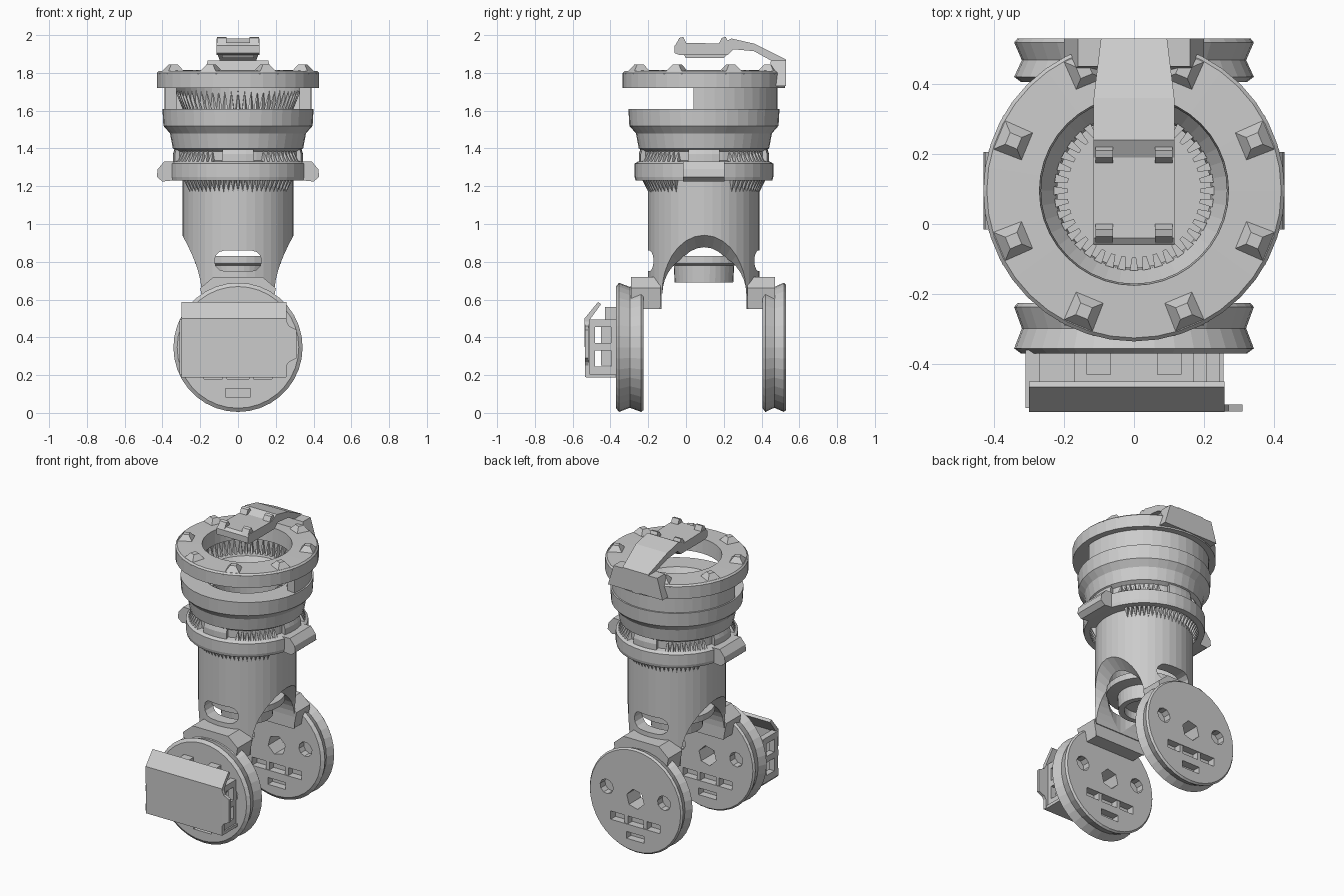
import bpy, bmesh, math

if "Cube" in bpy.data.objects:
    bpy.data.objects.remove(bpy.data.objects["Cube"])

CY = 0.095  # depth of the vertical body axis


def finish(name, bm):
    bmesh.ops.remove_doubles(bm, verts=bm.verts, dist=1e-5)
    bmesh.ops.recalc_face_normals(bm, faces=bm.faces)
    me = bpy.data.meshes.new(name)
    bm.to_mesh(me)
    bm.free()
    ob = bpy.data.objects.new(name, me)
    bpy.context.collection.objects.link(ob)
    return ob


def lathe(name, prof, axis='Z', c=(0, CY, 0), segs=40, a0=0, a1=360):
    """Revolve a closed (radius, height) profile, fully or over an arc."""
    bm = bmesh.new()
    full = a1 - a0 >= 360
    rings = []
    for i in range(segs if full else segs + 1):
        a = math.radians(a0 + (a1 - a0) * i / segs)
        ring = []
        for r, h in prof:
            u, v = r * math.cos(a), r * math.sin(a)
            p = {'Z': (u, v, h), 'Y': (u, h, v), 'X': (h, u, v)}[axis]
            ring.append(bm.verts.new([p[k] + c[k] for k in range(3)]))
        rings.append(ring)
    n = len(prof)
    for i in range(segs):
        A, B = rings[i], rings[(i + 1) % len(rings)]
        for j in range(n):
            bm.faces.new((A[j], A[(j + 1) % n], B[(j + 1) % n], B[j]))
    if not full:
        bm.faces.new(rings[0])
        bm.faces.new(rings[-1])
    return finish(name, bm)


def add_prism(bm, pts, axis, a, b):
    def P(u, v, h):
        return {'X': (h, u, v), 'Y': (u, h, v), 'Z': (u, v, h)}[axis]
    A = [bm.verts.new(P(u, v, a)) for u, v in pts]
    B = [bm.verts.new(P(u, v, b)) for u, v in pts]
    bm.faces.new(A)
    bm.faces.new(B[::-1])
    for i in range(len(pts)):
        j = (i + 1) % len(pts)
        bm.faces.new((A[i], A[j], B[j], B[i]))


def prism(name, pts, axis, a, b):
    bm = bmesh.new()
    add_prism(bm, pts, axis, a, b)
    return finish(name, bm)


def rect(x0, x1, z0, z1):
    return [(x0, z0), (x1, z0), (x1, z1), (x0, z1)]


def ngon(x, z, r, n):
    return [(x + r * math.cos(2 * math.pi * (i + .25) / n), z + r * math.sin(2 * math.pi * (i + .25) / n)) for i in range(n)]


def box(name, x, y, z):
    return prism(name, rect(*x, *y), 'Z', *z)


def cut(ob, cutter):
    m = ob.modifiers.new("cut", 'BOOLEAN')
    m.operation, m.object, m.solver = 'DIFFERENCE', cutter, 'EXACT'
    bpy.context.view_layer.update()
    ev = ob.evaluated_get(bpy.context.evaluated_depsgraph_get())
    me = bpy.data.meshes.new_from_object(ev)
    ob.modifiers.clear()
    ob.data = me
    bpy.data.objects.remove(cutter)


def teeth(name, angles, r0, r1, z0, z1, half=2.4):
    """Rows of little pointed ribs around the body axis."""
    bm = bmesh.new()
    for d in angles:
        def P(r, da, z):
            a = math.radians(d + da)
            return bm.verts.new((r * math.cos(a), CY + r * math.sin(a), z))
        q = [P(r0, -half, z0), P(r1, -half * .6, z0), P(r1, half * .6, z0), P(r0, half, z0)]
        t = P(r0, 0, z1)
        bm.faces.new(q)
        for i in range(4):
            bm.faces.new((q[i], q[(i + 1) % 4], t))
    return finish(name, bm)


# Main hollow body with stacked rings
body = lathe("body_tube", [(.22, .55), (.295, .55), (.295, 1.23), (.362, 1.23), (.367, 1.25),
                           (.367, 1.32), (.35, 1.33), (.32, 1.335), (.32, 1.385), (.345, 1.40),
                           (.36, 1.48), (.395, 1.52), (.40, 1.61), (.265, 1.61), (.225, 1.55), (.22, 1.5)])
# Arch between the legs, flared towards the sides, and oval windows
flare = [(0, -.5), (.42, -.5), (.315, -.3), (.222, -.19), (.222, .19), (.315, .3), (.42, .5), (0, .5)]
cut(body, lathe("arch_cutter", flare, 'X', (0, CY + .002, .63), 36))
cut(body, box("arch_cutter_low", (-.6, .6), (CY - .226, CY + .226), (.4, .631)))
oval = [(s * .07 + .055 * math.cos(a), .805 + .055 * math.sin(a))
        for s, st in ((1, -90), (-1, 90)) for a in [math.radians(st + 30 * k) for k in range(7)]]
cut(body, prism("window_cutter", oval, 'Y', -.6, .8))

# Inner cup hanging in the arch
lathe("inner_cup", [(0, .74), (.12, .74), (.12, .69), (.155, .69), (.16, .78), (.228, .79),
                    (.228, .83), (0, .83)], segs=32)

# Half shell carrying the top ring, leaving a slot at the front
lathe("half_shell", [(.33, 1.60), (.39, 1.60), (.39, 1.73), (.33, 1.73)], segs=24, a0=-8, a1=188)
lathe("top_ring", [(.265, 1.72), (.43, 1.72), (.43, 1.80), (.42, 1.81), (.27, 1.815)])

# Eight nubs on the top ring
bm = bmesh.new()
for k in range(8):
    a = math.radians(22.5 + 45 * k)
    ca, sa = math.cos(a), math.sin(a)
    loops = []
    for s, z in ((.055, 1.795), (.018, 1.845)):
        loops.append([bm.verts.new(((.372 + u * s) * ca - v * s * sa, CY + (.372 + u * s) * sa + v * s * ca, z))
                      for u, v in ((-1, -1), (1, -1), (1, 1), (-1, 1))])
    bm.faces.new(loops[0])
    bm.faces.new(loops[1])
    for i in range(4):
        j = (i + 1) % 4
        bm.faces.new((loops[0][i], loops[0][j], loops[1][j], loops[1][i]))
finish("ring_nubs", bm)

# Ribs around the grooves
diag = [a for a in range(0, 360, 5) if 22 < a % 90 < 68]
wide = [a for a in range(0, 360, 5) if 28 < a % 180 < 152]
teeth("groove_ribs", diag, .315, .352, 1.33, 1.40)
teeth("collar_ribs", wide, .292, .325, 1.23, 1.165)
teeth("shell_ribs", range(0, 181, 6), .335, .29, 1.605, 1.72)
teeth("inner_ribs", range(0, 360, 9), .228, .19, 1.56, 1.46, 3)
for k in range(4):
    lathe("groove_block", [(.31, 1.32), (.345, 1.32), (.345, 1.37), (.335, 1.40), (.31, 1.40)],
          segs=4, a0=90 * k - 14, a1=90 * k + 14)

# Side lugs on the collar
for s in (-1, 1):
    prism("collar_lug", [(s * .33, 1.232), (s * .40, 1.225), (s * .43, 1.25), (s * .425, 1.29),
                         (s * .39, 1.332), (s * .33, 1.33)], 'Y', CY - .11, CY + .11)

# Sight bar across the top and its rear foot
bar = prism("top_bar", [(.53, 1.79), (.53, 1.87), (.36, 1.955), (.24, 1.982), (.19, 1.955), (-.04, 1.96),
                        (-.06, 1.945), (-.06, 1.905), (-.035, 1.895), (.22, 1.895), (.25, 1.925),
                        (.36, 1.915), (.46, 1.86), (.43, 1.79)], 'X', -.115, .115)
for v in bar.data.vertices:
    if v.co.y > .4:
        v.co.x *= .82
prism("bar_pad", [(.0, 1.878), (.2, 1.878), (.23, 1.91), (-.02, 1.91)], 'X', -.085, .085)
for x in (-.085, .085):
    for y in (-.025, .2):
        prism("bar_nub", [(y - .035, 1.94), (y + .035, 1.94), (y + .01, 1.99), (y - .01, 1.985)], 'X', x - .025, x + .025)
foot = box("bar_foot", (-.2, .2), (.42, .53), (1.73, 1.865))
for v in foot.data.vertices:
    if v.co.z > 1.8:
        v.co.x *= .8
        v.co.y = .53 if v.co.y > .5 else .45

# Two upright wheels with waisted rims and recesses on both faces
for name, y0, y1, face in (("front_disc", -.37, -.225, -.34), ("back_disc", .405, .53, .53)):
    R, m = .342, (y0 + y1) / 2
    d = lathe(name, [(0, y0), (R - .02, y0), (R, y0 + .015), (R - .022, m), (R, y1 - .012), (R - .01, y1), (0, y1)],
              'Y', (0, 0, .347), 36)
    bm = bmesh.new()
    add_prism(bm, ngon(0, .36, .065, 6), 'Y', y0 - .1, y1 + .1)
    for a, b in ((y0 - .1, y0 + .05), (y1 - .05, y1 + .1)):
        for x in (-.21, .21):
            add_prism(bm, ngon(x, .39, .048, 10), 'Y', a, b)
        add_prism(bm, rect(-.18, .18, .18, .235), 'Y', a, b)
        add_prism(bm, rect(-.065, .065, .085, .13), 'Y', a, b)
    cut(d, finish("disc_cutter", bm))
    for x in (-.07, .07):
        box(name + "_slot_bar", (x - .012, x + .012), (y0 + .005, y1 - .005), (.17, .245))

# Necks joining the legs to the wheels
for y0, y1 in ((-.29, -.135), (.325, .47)):
    prism("leg_neck", [(-.18, .55), (.18, .55), (.2, .66), (.13, .72), (-.13, .72), (-.2, .66)], 'Y', y0, y1)

# Front pad: bent face plate, lower lip, clip frames and hub
prism("pad_plate", [(-.535, .19), (-.537, .5), (-.465, .588), (-.45, .575), (-.512, .49), (-.512, .19)], 'X', -.3, .258)
box("pad_lower_lip", (-.3, .255), (-.53, -.36), (.187, .207))
prism("pad_tab", [(.25, .24), (.27, .27), (.31, .29), (.31, .44), (.27, .46), (.25, .5)], 'Y', -.535, -.515)
for x in (-.29, .225):
    for z0, z1 in ((.2, .245), (.33, .37), (.455, .495)):
        box("clip_rung", (x - .02, x + .02), (-.525, -.36), (z0, z1))
    for y in (-.5, -.38):
        box("clip_post", (x - .02, x + .02), (y - .018, y + .018), (.2, .495))
for s in (-1, 1):
    box("hub_lug", (s * .1 - .035, s * .1 + .035), (-.43, -.36), (.46, .56))
box("hub_block", (-.17, .17), (-.45, -.36), (.25, .48))
